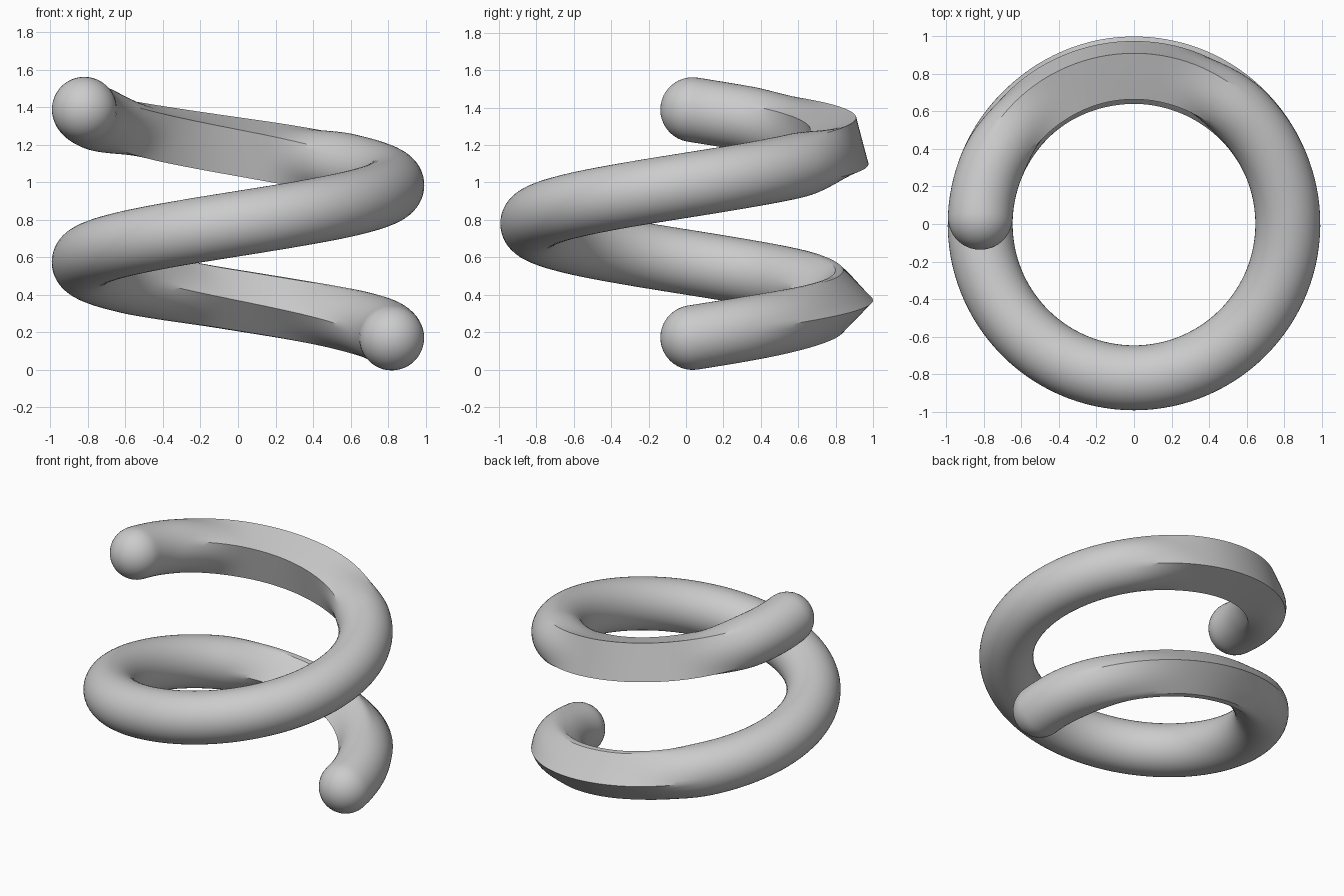
import bpy, bmesh
from math import sin, cos, pi, radians, degrees
from mathutils import Vector

if "Cube" in bpy.data.objects:
    bpy.data.objects.remove(bpy.data.objects["Cube"])

COIL_R, TUBE_R, SEG = 0.82, 0.173, 48
START, END = 2.5, 537.5          # degrees along the coil
RISE = 0.41 / 180                # height gained per degree


def smooth(a, b, x):
    t = max(0, min(1, (x - a) / (b - a)))
    return t * t * (3 - 2 * t)


def bump(x, a, b, c, d):
    return smooth(a, b, x) * (1 - smooth(c, d, x))


def section_radius(phi, theta):
    """Round tube that turns into a squarish section in the two back arcs."""
    low = bump(theta, 18, 75, 95, 135)
    high = bump(theta, 405, 440, 480, 518)
    w, turn = (low, 0) if theta < 270 else (high, radians(60))
    local = (phi - turn) % (pi / 2) - pi / 4
    square = 0.127 / cos(local)
    if theta < 270:              # soft top and bottom on the lower arc
        square = min(square, 0.18 - 0.018 * sin(phi) ** 2)
    return TUBE_R * (1 - w) + square * w


def frame(theta):
    a = radians(theta)
    out = Vector((cos(a), sin(a), 0))
    tangent = Vector((-sin(a) * COIL_R, cos(a) * COIL_R, degrees(RISE))).normalized()
    centre = out * COIL_R + Vector((0, 0, 0.78 + (theta - 270) * RISE))
    return centre, out, out.cross(tangent), tangent


bm = bmesh.new()


def ring(theta, shift=0.0, scale=1.0):
    c, out, up, tan = frame(theta)
    verts = []
    for i in range(SEG):
        p = 2 * pi * i / SEG
        r = section_radius(p, theta) * scale
        verts.append(bm.verts.new(c + tan * shift + out * (r * cos(p)) + up * (r * sin(p))))
    return verts


# Rounded start, coil, rounded end
CAP, STEPS = 10, 180
rings = []
for k in range(1, CAP):
    a = pi / 2 * k / CAP
    rings.append(ring(START, -TUBE_R * cos(a), sin(a)))
for k in range(STEPS + 1):
    rings.append(ring(START + (END - START) * k / STEPS))
for k in range(CAP - 1, 0, -1):
    a = pi / 2 * k / CAP
    rings.append(ring(END, TUBE_R * cos(a), sin(a)))

for r0, r1 in zip(rings, rings[1:]):
    for i in range(SEG):
        j = (i + 1) % SEG
        bm.faces.new((r0[i], r0[j], r1[j], r1[i]))

# Close the tips
for theta, side, loop in ((START, -1, rings[0]), (END, 1, rings[-1])):
    c, _, _, tan = frame(theta)
    tip = bm.verts.new(c + tan * side * TUBE_R)
    for i in range(SEG):
        bm.faces.new((loop[i], loop[(i + 1) % SEG], tip))
bmesh.ops.recalc_face_normals(bm, faces=bm.faces)

mesh = bpy.data.meshes.new("spiral_coil")
bm.to_mesh(mesh)
bm.free()
coil = bpy.data.objects.new("spiral_coil", mesh)
bpy.context.collection.objects.link(coil)
bpy.context.view_layer.objects.active = coil
coil.select_set(True)
bpy.ops.object.shade_smooth_by_angle(angle=radians(30))
